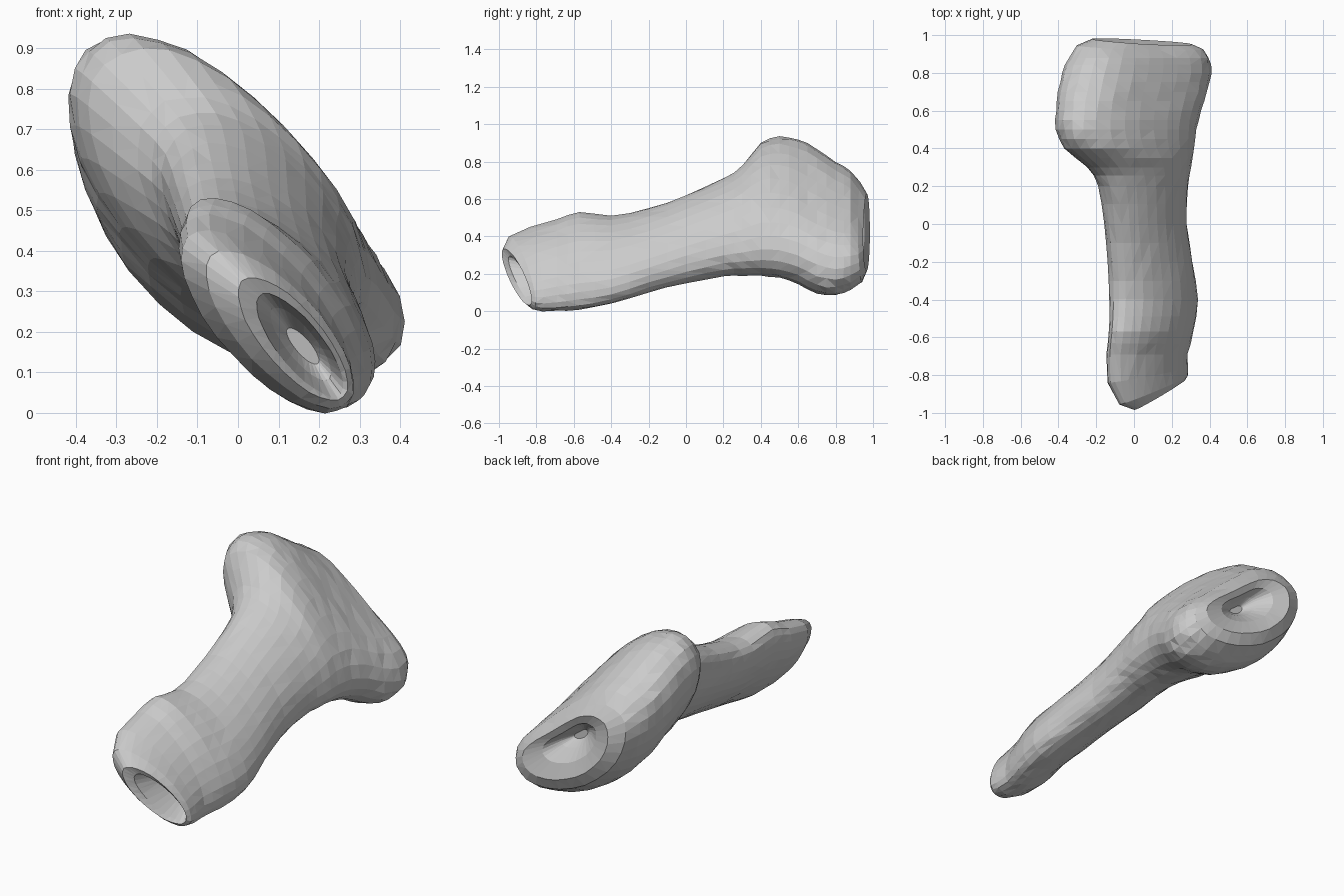
import bpy, bmesh, random
from math import cos, sin, acos, tau

if "Cube" in bpy.data.objects:
    bpy.data.objects.remove(bpy.data.objects["Cube"])
random.seed(4)
SIDES = 28

# Shaft sections: y, x min, x max, z min, z max, slant of the oval (0 round .. 1 flat)
SHAFT = [
    (-.69, -.145, .285, .00, .49, .68), (-.57, -.135, .315, .01, .53, .67),
    (-.40, -.13, .34, .04, .51, .64), (-.20, -.14, .31, .10, .55, .58),
    (.00, -.16, .28, .15, .62, .52), (.20, -.19, .285, .185, .71, .50),
    (.30, -.25, .30, .19, .78, .53), (.40, -.37, .315, .19, .90, .58),
    (.50, -.41, .33, .18, .935, .60), (.60, -.41, .355, .15, .92, .60),
    (.70, -.40, .39, .10, .87, .60), (.80, -.375, .41, .09, .80, .60),
    (.88, -.34, .40, .12, .75, .60)]
# Broken front end, leaning towards the right (lean in x, lean in z come last)
FRONT = [
    (-.72, .12, .20, .12, .21, .8, .2, -.1), (-.77, .08, .23, .08, .26, .8, .4, -.15),
    (-.88, .045, .26, .04, .295, .78, .5, -.15), (-.905, .00, .27, .03, .335, .74, .5, -.1),
    (-.88, -.08, .285, .012, .40, .72, .35, -.08), (-.80, -.14, .285, .00, .45, .70, .15, -.05)]
# Rear joint face with its hollow
REAR = [
    (.935, -.30, .37, .16, .69, .62, -.06, -.06), (.965, -.22, .31, .22, .63, .65, -.09, -.07),
    (.945, -.13, .20, .31, .57, .68, -.08, -.06), (.89, -.06, .12, .38, .525, .7, -.05, -.05),
    (.85, -.01, .07, .42, .48, .7, 0, 0)]


def catmull(p0, p1, p2, p3, t):
    return [b + .5 * t * (c - a + t * (2*a - 5*b + 4*c - d + t * (3*(b - c) + d - a)))
            for a, b, c, d in zip(p0, p1, p2, p3)]


def add_ring(bm, y, x0, x1, z0, z1, slant, lean_x=0, lean_z=0):
    cx, cz, a, b = (x0+x1)/2, (z0+z1)/2, (x1-x0)/2, (z1-z0)/2
    ring, phase = [], acos(slant)
    # the head is full on its lower left side and flat on its upper right side
    head = min(1, max(0, (y - .35) / .3)) * min(1, a / .35)
    for i in range(SIDES):
        u = tau * i / SIDES
        dx, dz = a * cos(u - phase/2), -b * cos(u + phase/2)
        push = head * (.04 * sin(u) ** 4 if sin(u) > 0 else .025 * sin(u) ** 2)
        w = random.uniform(.988, 1.01)
        ring.append(bm.verts.new((cx + dx*w - push, y + lean_x*dx + lean_z*dz, cz + dz*w - push)))
    return ring


# Smooth the shaft sections into closer rings
shaft = [s + (0, 0) for s in SHAFT]
ctrl = [FRONT[-1]] + shaft + [REAR[0]]
sections = list(FRONT)
for i in range(1, len(ctrl) - 2):
    sections += [catmull(*ctrl[i-1:i+3], t) for t in (0, .5)]
sections += [shaft[-1]] + REAR

# Skin the rings and close both hollows
bm = bmesh.new()
rings = [add_ring(bm, *s) for s in sections]
for r, q in zip(rings, rings[1:]):
    for i in range(SIDES):
        j = (i + 1) % SIDES
        bm.faces.new((r[i], r[j], q[j], q[i]))
bm.faces.new(rings[0])
bm.faces.new(rings[-1])
bmesh.ops.triangulate(bm, faces=bm.faces[:])
bmesh.ops.recalc_face_normals(bm, faces=bm.faces[:])
mesh = bpy.data.meshes.new("bone")
bm.to_mesh(mesh)
bm.free()
bone = bpy.data.objects.new("bone", mesh)
bpy.context.collection.objects.link(bone)
